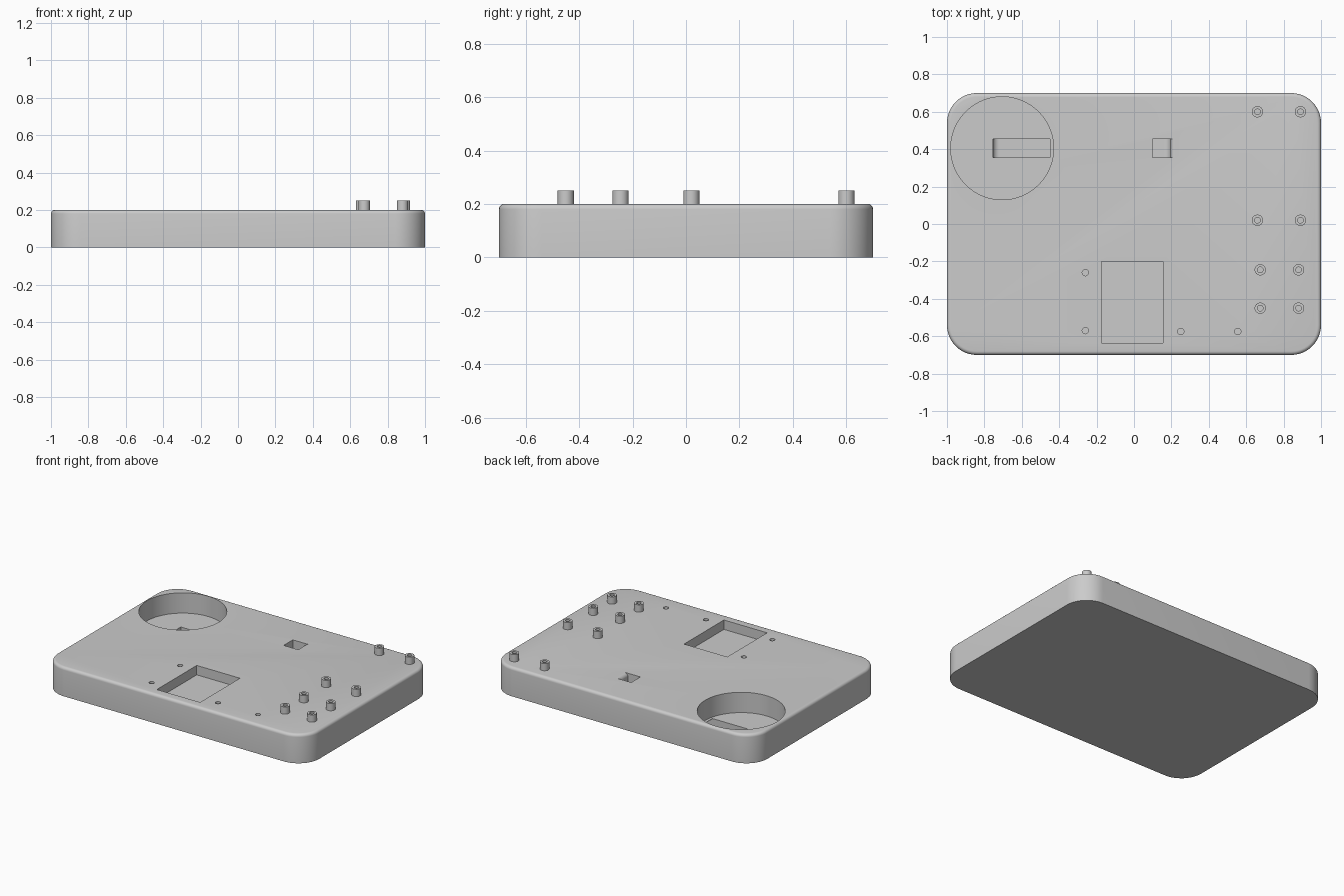
import bpy, bmesh, math
from mathutils import Matrix

old = bpy.data.objects.get("Cube")
if old:
    bpy.data.objects.remove(old, do_unlink=True)

grey = bpy.data.materials.new("plain grey")
grey.use_nodes = True
grey.diffuse_color = (0.6, 0.6, 0.6, 1)
grey.node_tree.nodes["Principled BSDF"].inputs["Base Color"].default_value = (0.6, 0.6, 0.6, 1)


def finish(name, bm):
    bmesh.ops.recalc_face_normals(bm, faces=bm.faces[:])
    me = bpy.data.meshes.new(name)
    bm.to_mesh(me)
    bm.free()
    ob = bpy.data.objects.new(name, me)
    bpy.context.scene.collection.objects.link(ob)
    me.materials.append(grey)
    return ob


def box(name, x, y, z):
    bm = bmesh.new()
    bmesh.ops.create_cube(bm, size=1)
    for v in bm.verts:
        for i, (lo, hi) in enumerate((x, y, z)):
            v.co[i] = hi if v.co[i] > 0 else lo
    return finish(name, bm)


def cylinder(name, x, y, r, z0, z1, sides=32):
    bm = bmesh.new()
    bmesh.ops.create_cone(bm, cap_ends=True, segments=sides, radius1=r, radius2=r,
                          depth=z1 - z0, matrix=Matrix.Translation((x, y, (z0 + z1) / 2)))
    return finish(name, bm)


def side_prism(name, outline, y0, y1):
    """Extrude an x-z outline along y."""
    bm = bmesh.new()
    face = bm.faces.new([bm.verts.new((x, y0, z)) for x, z in outline])
    new = bmesh.ops.extrude_face_region(bm, geom=[face])["geom"]
    for v in new:
        if isinstance(v, bmesh.types.BMVert):
            v.co.y = y1
    return finish(name, bm)


def arc(cx, cz, r, a0, a1, n=8):
    angles = [math.radians(a0 + (a1 - a0) * i / n) for i in range(n + 1)]
    return [(cx + r * math.cos(a), cz + r * math.sin(a)) for a in angles]


def cut(target, cutter):
    mod = target.modifiers.new("cut", 'BOOLEAN')
    mod.operation = 'DIFFERENCE'
    mod.solver = 'EXACT'
    mod.object = cutter
    bpy.context.view_layer.objects.active = target
    bpy.ops.object.modifier_apply(modifier=mod.name)
    bpy.data.objects.remove(cutter, do_unlink=True)


def smooth(ob):
    bpy.ops.object.select_all(action='DESELECT')
    ob.select_set(True)
    bpy.context.view_layer.objects.active = ob
    bpy.ops.object.shade_smooth_by_angle(angle=math.radians(30))


# Base slab with rounded corners and a softened top rim
TOP = 0.2
base = box("base", (-1, 1), (-0.7, 0.7), (0, TOP))
bm = bmesh.new()
bm.from_mesh(base.data)
upright = [e for e in bm.edges if abs(e.verts[0].co.z - e.verts[1].co.z) > 0.1]
bmesh.ops.bevel(bm, geom=upright, offset=0.16, segments=12, profile=0.5, affect='EDGES')
rim = [e for e in bm.edges if all(v.co.z > TOP - 1e-4 for v in e.verts)]
bmesh.ops.bevel(bm, geom=rim, offset=0.02, segments=5, profile=0.5, affect='EDGES')
bm.to_mesh(base.data)
bm.free()

# Round recess and square recess
cut(base, cylinder("round_recess_cutter", -0.705, 0.405, 0.275, 0.06, 0.3, 96))
cut(base, box("square_recess_cutter", (-0.175, 0.155), (-0.635, -0.2), (0.135, 0.3)))

# Cable channel: under the round recess floor, through to a slot with a rounded lip
FLOOR, ROOF, BEND, LIP = 0.015, 0.06, 0.035, 0.025
outline = [(-0.755, ROOF + 0.005)]
outline += arc(-0.755 + BEND, FLOOR + BEND, BEND, 180, 270)
outline += arc(0.195 - BEND, FLOOR + BEND, BEND, 270, 360)
outline += arc(0.195 + LIP, TOP - LIP, LIP, 180, 90)
outline += [(0.195 + LIP, 0.3), (0.1, 0.3), (0.1, ROOF - 0.002), (-0.45, ROOF - 0.002),
            (-0.45, ROOF + 0.005)]
cut(base, side_prism("cable_channel_cutter", outline, 0.355, 0.455))

# Screw holes
for x, y in ((-0.26, -0.26), (-0.26, -0.57), (0.25, -0.575), (0.555, -0.575)):
    cut(base, cylinder("screw_hole_cutter", x, y, 0.017, 0.14, 0.3, 24))
smooth(base)

# Hollow standoff posts in two groups of four
for group, xs, ys in (("rear", (0.66, 0.89), (0.6, 0.02)), ("front", (0.675, 0.88), (-0.245, -0.45))):
    for x in xs:
        for y in ys:
            post = cylinder(group + "_standoff", x, y, 0.03, TOP - 0.002, 0.25)
            cut(post, cylinder("bore_cutter", x, y, 0.015, TOP + 0.001, 0.3, 24))
            smooth(post)
